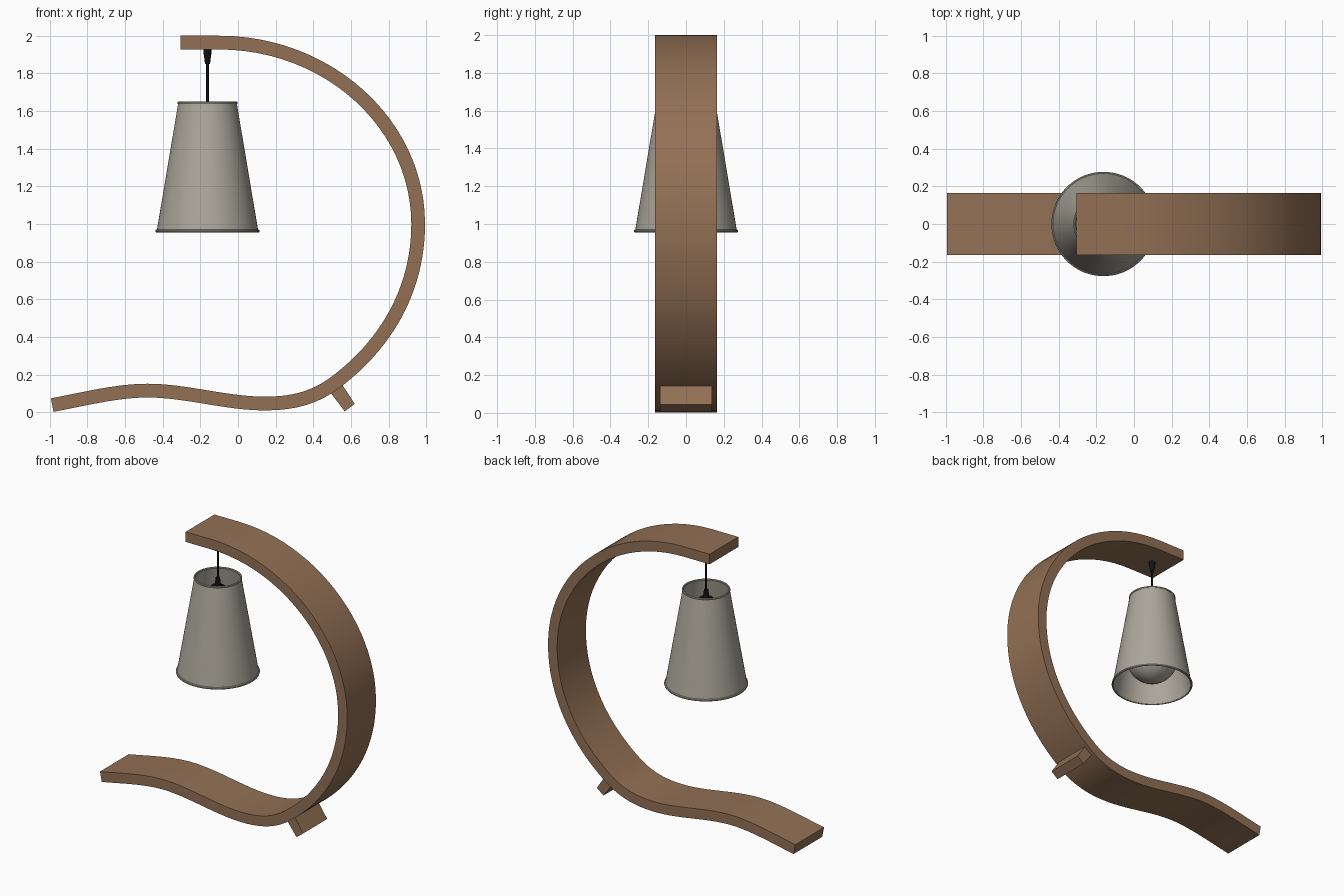
import bpy, bmesh, math
from mathutils import Vector
from mathutils.geometry import interpolate_bezier

if "Cube" in bpy.data.objects:
    bpy.data.objects.remove(bpy.data.objects["Cube"])


def material(name, rgb):
    m = bpy.data.materials.new(name)
    m.diffuse_color = (*rgb, 1)
    m.use_nodes = True
    m.node_tree.nodes["Principled BSDF"].inputs["Base Color"].default_value = m.diffuse_color
    return m


WOOD = material("warm wood", (0.29, 0.163, 0.09))
GREY = material("grey fabric", (0.41, 0.385, 0.325))
BLACK = material("black fitting", (0.006, 0.006, 0.006))
LAMP_X = -0.162


def finish(name, bm, mat, angle=35):
    bmesh.ops.recalc_face_normals(bm, faces=bm.faces)
    me = bpy.data.meshes.new(name)
    bm.to_mesh(me)
    bm.free()
    me.materials.append(mat)
    ob = bpy.data.objects.new(name, me)
    bpy.context.collection.objects.link(ob)
    bpy.ops.object.select_all(action='DESELECT')
    ob.select_set(True)
    bpy.context.view_layer.objects.active = ob
    bpy.ops.object.shade_smooth_by_angle(angle=math.radians(angle))
    return ob


def lathe(name, profile, mat, segs=64, closed=False):
    """Spin an (r, z) profile round the lamp axis."""
    bm = bmesh.new()
    rings = []
    for r, z in profile:
        if r < 1e-6:
            rings.append([bm.verts.new((LAMP_X, 0, z))] * segs)
        else:
            rings.append([bm.verts.new((LAMP_X + r * math.cos(2 * math.pi * i / segs),
                                        r * math.sin(2 * math.pi * i / segs), z))
                          for i in range(segs)])
    pairs = list(zip(rings, rings[1:])) + ([(rings[-1], rings[0])] if closed else [])
    for a, b in pairs:
        for i in range(segs):
            j = (i + 1) % segs
            quad = list(dict.fromkeys((a[i], a[j], b[j], b[i])))
            bm.faces.new(quad)
    return finish(name, bm, mat)


def prism(name, outline, half_width, mat):
    """Extrude a closed xz outline along y."""
    bm = bmesh.new()
    f, b = ([bm.verts.new((x, y, z)) for x, z in outline] for y in (-half_width, half_width))
    bm.faces.new(f)
    bm.faces.new(b)
    for i in range(len(f)):
        j = (i + 1) % len(f)
        bm.faces.new((f[i], f[j], b[j], b[i]))
    return finish(name, bm, mat)


# Bent wood strip: bezier segments (start, handle, handle, end) in xz
T, HALF = 0.0365, 0.165
segments = [
    ((-0.305, 1.9635), (-0.24, 1.9635), (-0.17, 1.9635), (-0.10, 1.9635)),
    ((-0.10, 1.9635), (0.48, 1.9635), (0.957, 1.53), (0.957, 1.0)),
    ((0.957, 1.0), (0.957, 0.65), (0.785, 0.354), (0.505, 0.15)),
    ((0.505, 0.15), (0.39, 0.067), (0.27, 0.0465), (0.14, 0.0465)),
    ((0.14, 0.0465), (-0.06, 0.0465), (-0.28, 0.115), (-0.48, 0.115)),
    ((-0.48, 0.115), (-0.64, 0.115), (-0.82, 0.07), (-0.987, 0.038)),
]
path = []
for n, seg in enumerate(segments):
    pts = interpolate_bezier(*[Vector((x, 0, z)) for x, z in seg], 4 if n == 0 else 25)
    path += pts if n == 0 else pts[1:]
bm = bmesh.new()
sections = []
for i, p in enumerate(path):
    t = (path[min(i + 1, len(path) - 1)] - path[max(i - 1, 0)]).normalized()
    nrm = Vector((-t.z, 0, t.x)) * T
    sections.append([bm.verts.new(p + nrm * s + Vector((0, y, 0)))
                     for s, y in ((1, -HALF), (1, HALF), (-1, HALF), (-1, -HALF))])
for a, b in zip(sections, sections[1:]):
    for k in range(4):
        bm.faces.new((a[k], a[(k + 1) % 4], b[(k + 1) % 4], b[k]))
bm.faces.new(sections[0])
bm.faces.new(sections[-1])
finish("bent_wood_frame", bm, WOOD)

# Small support block behind the base
prism("support_foot", [(0.492, 0.104), (0.553, 0.147), (0.62, 0.045), (0.567, 0.004)], 0.138, WOOD)

# Conical shade, open at both ends, with rims
lathe("shade", [(0.27, 0.96), (0.155, 1.645), (0.149, 1.645), (0.264, 0.96)], GREY, closed=True)
for name, r, z in (("shade_bottom_rim", 0.27, 0.963), ("shade_top_rim", 0.153, 1.643)):
    lathe(name, [(r + 0.007 * math.cos(a * math.pi / 4), z + 0.008 * math.sin(a * math.pi / 4))
                 for a in range(8)], GREY, closed=True)

# Globe bulb
lathe("bulb", [(0.175 * math.sin(math.pi * i / 24), 1.165 - 0.175 * math.cos(math.pi * i / 24))
               for i in range(25)], GREY, 48)

# Hanging cord, ceiling grip and lamp holder
lathe("cord_grip", [(0, 1.93), (0.022, 1.93), (0.022, 1.915), (0.013, 1.85), (0, 1.85)], BLACK, 24)
lathe("cord", [(0, 1.9), (0.007, 1.9), (0.007, 1.6), (0, 1.6)], BLACK, 16)
lathe("lamp_holder", [(0, 1.645), (0.014, 1.645), (0.02, 1.60), (0.02, 1.585), (0.048, 1.58),
                      (0.048, 1.56), (0.04, 1.55), (0.04, 1.32), (0, 1.32)], BLACK, 32)
